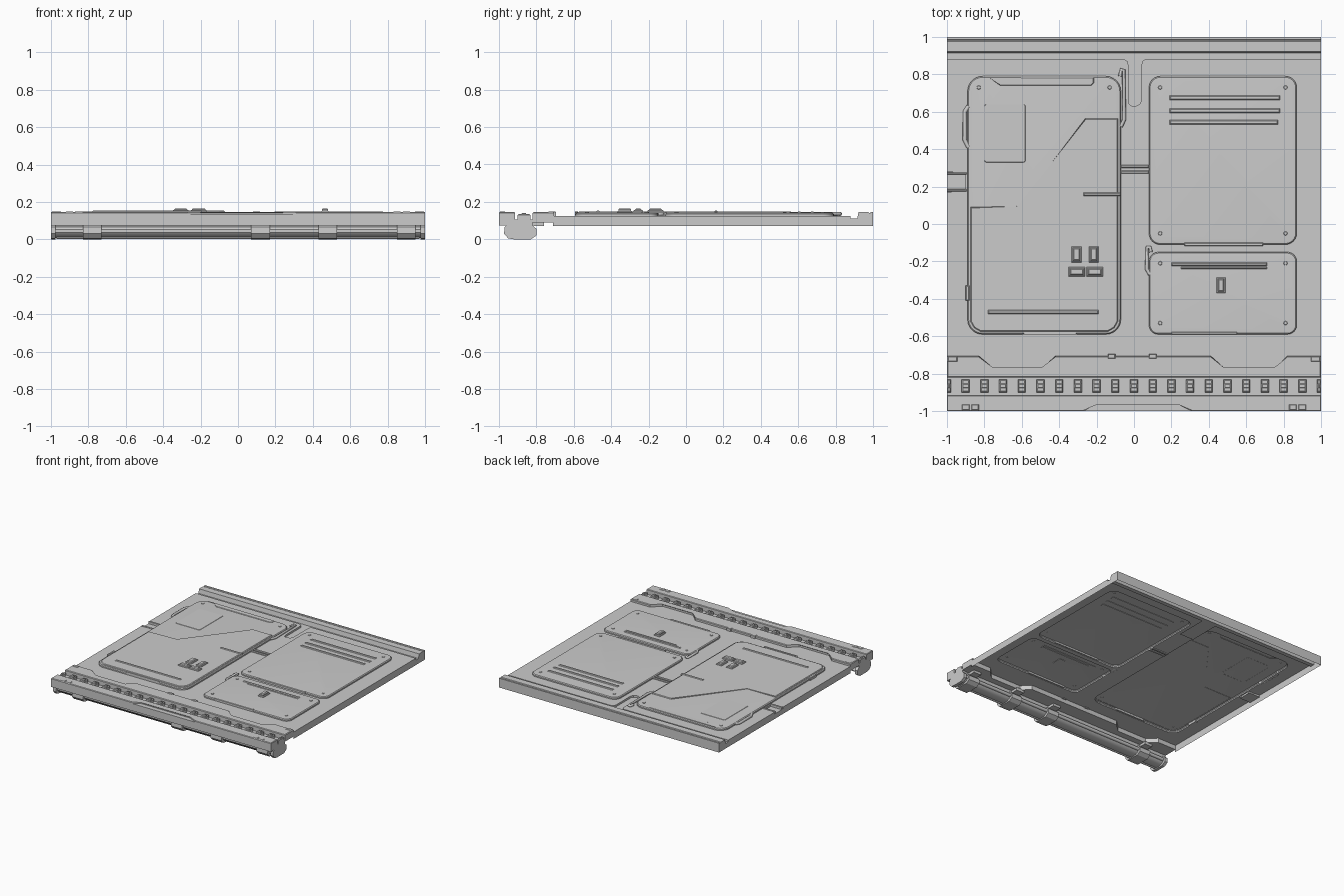
import bpy, bmesh, math

if "Cube" in bpy.data.objects:
    bpy.data.objects.remove(bpy.data.objects["Cube"])

FLOOR, LOW, BASE, TOP = 0.126, 0.111, 0.07, 0.146


def finish(name, bm, recalc=True):
    if recalc:
        bmesh.ops.recalc_face_normals(bm, faces=bm.faces)
    me = bpy.data.meshes.new(name)
    bm.to_mesh(me)
    bm.free()
    ob = bpy.data.objects.new(name, me)
    bpy.context.collection.objects.link(ob)
    return ob


def rrect(x0, y0, x1, y1, r, n=6):
    pts = []
    for cx, cy, a in ((x1 - r, y1 - r, 0), (x0 + r, y1 - r, 90), (x0 + r, y0 + r, 180), (x1 - r, y0 + r, 270)):
        for i in range(n + 1):
            t = math.radians(a + 90 * i / n)
            pts.append((cx + r * math.cos(t), cy + r * math.sin(t)))
    return pts


def ring(bm, pts, z):
    return [bm.verts.new((x, y, z)) for x, y in pts]


def bridge(bm, lower, upper):
    for i in range(len(lower)):
        j = (i + 1) % len(lower)
        bm.faces.new((lower[i], lower[j], upper[j], upper[i]))


def prism(name, pts, z0, z1, bevel=0.0, closed=True):
    """Extruded outline, optionally chamfered on its top rim."""
    bm = bmesh.new()
    a, b = ring(bm, pts, z0), ring(bm, pts, z1)
    bridge(bm, a, b)
    top = bm.faces.new(b)
    if closed:
        bm.faces.new(a[::-1])
    if bevel:
        bmesh.ops.bevel(bm, geom=list(top.edges), offset=bevel, segments=1, affect='EDGES')
    return finish(name, bm, closed)


def box(name, x0, x1, y0, y1, z0, z1, bevel=0.0):
    return prism(name, [(x0, y0), (x1, y0), (x1, y1), (x0, y1)], z0, z1, bevel)


def sheet(name, x0, x1, y0, y1, z):
    bm = bmesh.new()
    bm.faces.new(ring(bm, [(x0, y0), (x1, y0), (x1, y1), (x0, y1)], z))
    return finish(name, bm, False)


def extrude_x(name, prof, x0, x1, caps=True, closed=True):
    """Sweep a (y, z) profile along x."""
    bm = bmesh.new()
    a = [bm.verts.new((x0, y, z)) for y, z in prof]
    b = [bm.verts.new((x1, y, z)) for y, z in prof]
    for i in range(len(prof) if closed else len(prof) - 1):
        j = (i + 1) % len(prof)
        bm.faces.new((a[i], b[i], b[j], a[j]))
    if caps:
        bm.faces.new(a)
        bm.faces.new(b[::-1])
    return finish(name, bm, closed)


def hose(name, pts, r):
    cu = bpy.data.curves.new(name, 'CURVE')
    cu.dimensions, cu.bevel_depth, cu.bevel_resolution, cu.use_fill_caps = '3D', r, 2, True
    sp = cu.splines.new('POLY')
    sp.points.add(len(pts) - 1)
    for p, c in zip(sp.points, pts):
        p.co = (*c, 1)
    bpy.context.collection.objects.link(bpy.data.objects.new(name, cu))


# Floor sheet with panel openings, T-slot and left channel notch (open below)
panels = {"left_panel": (-0.89, -0.59, -0.07, 0.79, 0.08),
          "right_panel": (0.08, -0.11, 0.87, 0.79, 0.06),
          "small_panel": (0.08, -0.59, 0.87, -0.15, 0.05)}
slot = [(0.06, 0.88), (0.045, 0.87), (0.04, 0.85), (0.04, 0.66), (0.03, 0.64), (0.01, 0.63),
        (-0.01, 0.63), (-0.025, 0.64), (-0.03, 0.66), (-0.03, 0.85), (-0.035, 0.87), (-0.05, 0.88)]
outer = [(-1, -0.8), (1, -0.8), (1, 0.88)] + slot + [(-1, 0.88), (-1, 0.28), (-0.9, 0.27), (-0.9, 0.18), (-1, 0.17)]
bm = bmesh.new()
rim = ring(bm, outer, FLOOR)
loops = [rim] + [ring(bm, rrect(*p), FLOOR) for p in panels.values()]
edges = [bm.edges.new((l[i], l[(i + 1) % len(l)])) for l in loops for i in range(len(l))]
bmesh.ops.triangle_fill(bm, edges=edges, use_beauty=True, normal=(0, 0, 1))
for f in bm.faces:
    f.normal_update()
    if f.normal.z < 0:
        f.normal_flip()
bridge(bm, ring(bm, outer, LOW), rim)
finish("floor", bm, False)
sheet("slot_bed", -0.06, 0.07, 0.62, 0.88, LOW)
sheet("left_channel_bed", -1, -0.9, 0.17, 0.28, LOW)
for s, n in ((1, "right"), (-1, "left")):
    bm = bmesh.new()
    prof = [(-0.71, BASE), (1, BASE), (1, LOW), (-0.71, LOW)]
    bm.faces.new([bm.verts.new((s, y, z)) for y, z in (prof if s > 0 else prof[::-1])])
    finish(n + "_skirt", bm, False)

# Back beam with gutter in front of it
beam = [(0.88, LOW), (0.915, LOW), (0.922, TOP), (0.975, TOP), (0.978, 0.141),
        (0.984, 0.141), (0.987, TOP), (1, TOP), (1, BASE)]
extrude_x("back_beam", beam, -1, 1, caps=False, closed=False)
for s, n in ((1, "right"), (-1, "left")):
    bm = bmesh.new()
    prof = [(0.88, BASE)] + beam
    bm.faces.new([bm.verts.new((s, y, z)) for y, z in (prof if s < 0 else prof[::-1])])
    finish(n + "_beam_end", bm, False)

# Raised rounded panels, hollow from below
for name, (x0, y0, x1, y1, r) in panels.items():
    bm = bmesh.new()
    rings = []
    for d, z in ((0, FLOOR), (0, 0.136), (0.006, 0.142), (0.02, 0.143)):
        rings.append(ring(bm, rrect(x0 + d, y0 + d, x1 - d, y1 - d, r - d), z))
    for a, b in zip(rings, rings[1:]):
        bridge(bm, a, b)
    bm.faces.new(rings[-1])
    finish(name, bm, False)
    # corner bolts
    for bx in (x0 + 0.06, x1 - 0.06):
        for by in (y0 + 0.06, y1 - 0.06):
            prism(name + "_bolt", rrect(bx - .011, by - .011, bx + .011, by + .011, .0109, 2), 0.141, 0.147, 0.002)

# Stepped plate on the left panel
prism("left_panel_plate", [(-0.875, 0.09), (-0.875, -0.52), (-0.855, -0.555), (-0.82, -0.575), (-0.14, -0.575),
      (-0.105, -0.555), (-0.085, -0.52), (-0.085, 0.565), (-0.26, 0.565), (-0.62, 0.09)], 0.141, 0.149, 0.005, False)
prism("left_panel_top_trim", [(-0.82, 0.783), (-0.77, 0.783), (-0.715, 0.74), (-0.23, 0.74), (-0.215, 0.755),
      (-0.215, 0.783)], 0.139, 0.147, 0.003, False)
prism("left_panel_bottom_trim", [(-0.6, -0.592), (-0.3, -0.592), (-0.32, -0.578), (-0.58, -0.578)], 0.128, 0.15)
prism("left_panel_faint_pad", rrect(-0.8, 0.33, -0.58, 0.64, 0.01, 2), 0.142, 0.145, 0.002, False)

# Soft ribs on the panels
for name, x0, x1, y, h, z in (("right_rib", 0.19, 0.78, 0.675, 0.012, 0.142), ("right_rib", 0.19, 0.78, 0.605, 0.012, 0.142),
                              ("right_rib", 0.19, 0.77, 0.545, 0.012, 0.142), ("left_rib", -0.78, -0.19, -0.47, 0.01, 0.148),
                              ("small_rib", 0.2, 0.71, -0.215, 0.009, 0.142), ("small_rib", 0.25, 0.71, -0.235, 0.006, 0.142),
                              ("short_rib", -0.27, -0.07, 0.16, 0.009, 0.148)):
    box(name, x0, x1, y - h, y + h, z - 0.002, z + 0.006, 0.005)

# Buttons
for x0, x1, y0, y1, z in ((-0.335, -0.28, -0.205, -0.12, .148), (-0.24, -0.19, -0.205, -0.12, .148),
                          (-0.35, -0.262, -0.28, -0.23, .148), (-0.255, -0.165, -0.28, -0.23, .148),
                          (0.44, 0.49, -0.37, -0.285, .142)):
    box("button_base", x0, x1, y0, y1, z - 0.002, z + 0.009, 0.004)
    box("button_cap", x0 + .008, x1 - .008, y0 + .008, y1 - .008, z, 0.165, 0.006)

# Bridges, clips and hoses around the panels
for y in (0.278, 0.308):
    box("panel_bridge", -0.07, 0.08, y - 0.008, y + 0.008, 0.12, 0.137, 0.004)
for y in (0.18, 0.27):
    box("channel_lip", -1, -0.895, y - 0.006, y + 0.006, LOW, 0.132, 0.003)
box("middle_clip", 0.27, 0.69, -0.118, -0.1, 0.128, 0.147, 0.004)
box("small_panel_clip", 0.2, 0.55, -0.592, -0.578, 0.128, 0.147, 0.003)
box("left_lower_clip", -0.9, -0.88, -0.41, -0.33, FLOOR - .002, 0.147, 0.004)
hose("left_hose", [(-0.885, 0.63, .134), (-0.905, 0.60, .134), (-0.905, 0.45, .134), (-0.885, 0.41, .134)], 0.011)
hose("slot_hose", [(-0.075, 0.79, .136), (-0.068, 0.825, .136), (-0.055, 0.82, .136), (-0.052, 0.56, .136), (-0.07, 0.52, .136)], 0.01)
hose("small_panel_hose", [(0.09, -0.15, .134), (0.085, -0.125, .134), (0.07, -0.125, .134), (0.068, -0.24, .134), (0.085, -0.27, .134)], 0.01)

# Front rail: rear strip with trapezoid notches
prism("rear_rail_strip", [(-1, -0.82), (1, -0.82), (1, -0.705), (0.82, -0.705), (0.755, -0.77), (0.475, -0.77),
      (0.41, -0.705), (-0.42, -0.705), (-0.49, -0.77), (-0.76, -0.77), (-0.83, -0.705), (-1, -0.705)], 0.09, TOP, 0.005)
for x in (-0.12, 0.1):
    box("strip_rivet", x - 0.02, x + 0.02, -0.72, -0.695, 0.12, 0.149, 0.003)
# front lip with a shallow centre notch
prism("front_rail_lip", [(-1, -1), (-0.27, -1), (-0.2, -0.962), (0.24, -0.962), (0.31, -1), (1, -1),
      (1, -0.915), (-1, -0.915)], 0.105, TOP, 0.004)
box("front_rail_fascia", -1, 1, -1, -0.915, 0.075, 0.135)
box("rail_channel_bed", -1, 1, -0.92, -0.81, 0.09, 0.106)
# rung blocks along the channel
for i in range(21):
    x = -1 + i * 0.1
    x0, x1 = max(-1, x - 0.021), min(1, x + 0.021)
    box("rung", x0, x1, -0.9, -0.832, 0.1, 0.135, 0.006)
    box("rung_bar", x0 + .004, x1 - .004, -0.878, -0.854, 0.13, 0.141, 0.003)
# corner fittings and fascia slots
for s in (1, -1):
    for x in (0.85, 0.9):
        box("corner_fitting", s * x - 0.02, s * x + 0.02, -0.996, -0.965, 0.13, 0.149, 0.003)
    box("strip_end_fitting", s * 0.97 - 0.025, s * 0.97 + 0.025, -0.735, -0.708, 0.13, 0.149, 0.003)
for i in range(6):
    x = -0.14 + i * 0.095
    box("fascia_stud", x - 0.015, x + 0.015, -1.0, -0.99, 0.088, 0.094)

# Main pipe, side tubes, clamps and end caps under the rail
pipe = [(-0.885 + 0.068 * math.cos(t), 0.045 + 0.038 * math.sin(t)) for t in
        [math.tau * (i + 0.5) / 16 for i in range(16)]]
extrude_x("main_pipe", pipe, -0.98, 0.98)
extrude_x("pipe_mount", [(-0.94, 0.06), (-0.83, 0.06), (-0.82, 0.095), (-0.95, 0.095)], -1, 1)
hose("rear_tube", [(-0.97, -0.82, 0.045), (0.97, -0.82, 0.045)], 0.014)
hose("lower_tube", [(-0.97, -0.91, 0.013), (0.97, -0.91, 0.013)], 0.011)
clamp = [(-0.972, 0.03), (-0.95, 0.005), (-0.92, 0.0), (-0.83, 0.0), (-0.8, 0.02), (-0.798, 0.055),
         (-0.82, 0.075), (-0.82, 0.1), (-0.95, 0.1), (-0.955, 0.078), (-0.97, 0.065)]
for x in (-0.78, 0.12, 0.48, 0.9):
    extrude_x("pipe_clamp", clamp, x - 0.05, x + 0.05)
    box("clamp_foot", x - 0.035, x + 0.035, -0.83, -0.76, 0.07, 0.1, 0.005)
for s in (1, -1):
    extrude_x("pipe_end_cap", clamp, min(s * 0.975, s), max(s * 0.975, s))

for ob in list(bpy.context.scene.objects):
    if ob.type == 'MESH' and (ob.name.startswith("main_pipe") or "panel" in ob.name):
        bpy.ops.object.select_all(action='DESELECT')
        ob.select_set(True)
        bpy.context.view_layer.objects.active = ob
        bpy.ops.object.shade_smooth_by_angle(angle=math.radians(30))
